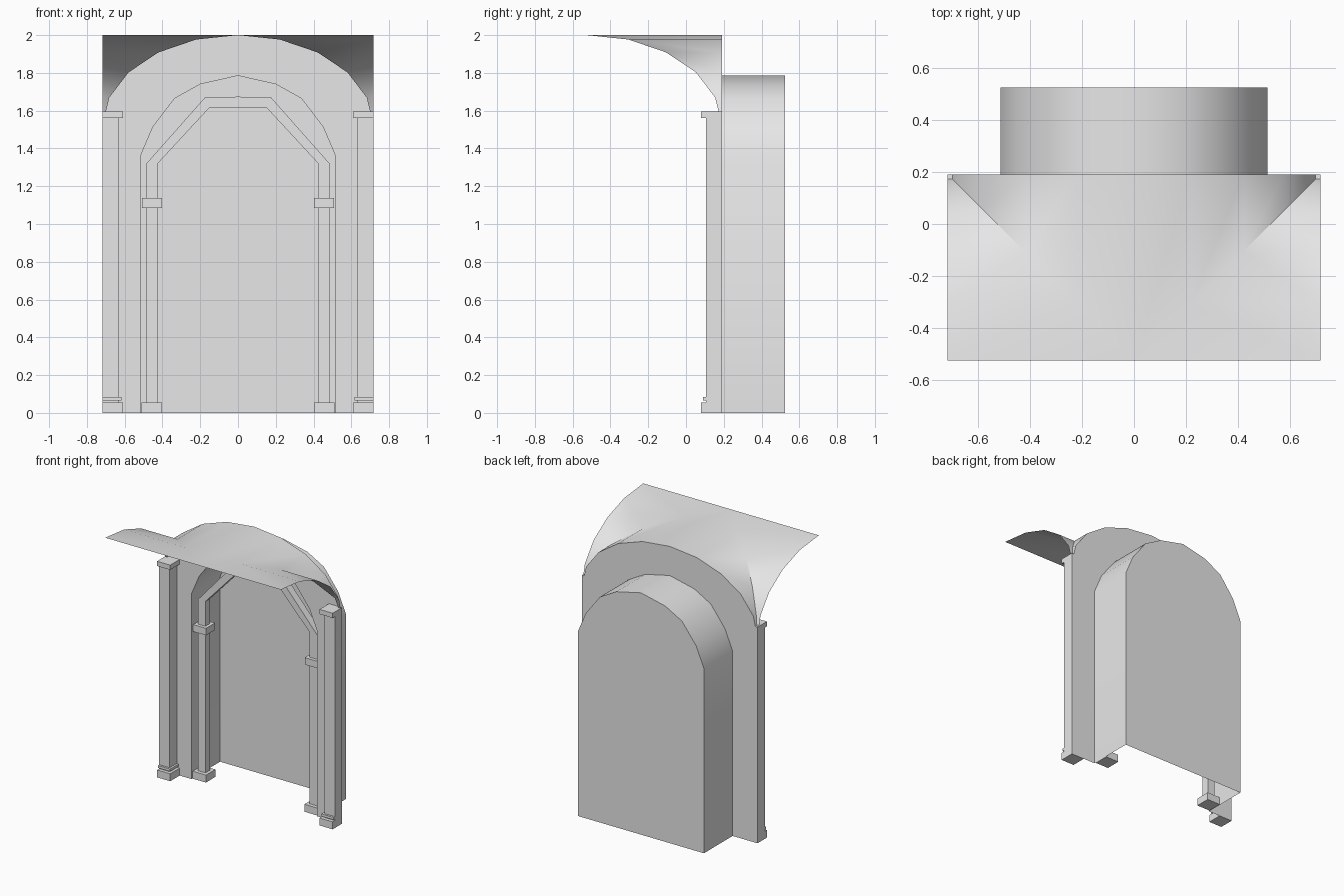
import bpy, bmesh, math

cube = bpy.data.objects.get("Cube")
if cube:
    bpy.data.objects.remove(cube, do_unlink=True)

stone = bpy.data.materials.new("grey_stone")
stone.use_nodes = True
GREY = (0.8, 0.8, 0.8, 1)
stone.diffuse_color = GREY
stone.node_tree.nodes["Principled BSDF"].inputs["Base Color"].default_value = GREY

HALF = 0.717            # half width of the bay
WALL, BACK, FRONT = 0.19, 0.525, -0.525
SPRING, RISE = 1.52, 0.48


def build(name, polygons, smooth=False):
    """Make a welded object from a list of polygons given as points."""
    bm = bmesh.new()
    for poly in polygons:
        bm.faces.new([bm.verts.new(p) for p in poly])
    bmesh.ops.remove_doubles(bm, verts=bm.verts, dist=0.0005)
    bmesh.ops.recalc_face_normals(bm, faces=bm.faces)
    mesh = bpy.data.meshes.new(name)
    bm.to_mesh(mesh)
    bm.free()
    obj = bpy.data.objects.new(name, mesh)
    bpy.context.collection.objects.link(obj)
    mesh.materials.append(stone)
    if smooth:
        bpy.ops.object.select_all(action='DESELECT')
        obj.select_set(True)
        bpy.context.view_layer.objects.active = obj
        bpy.ops.object.shade_smooth_by_angle(angle=math.radians(30))
    return obj


def at_depth(profile, y):
    return [(x, y, z) for x, z in profile]


def strips(a, b):
    """Quads between two matching rows of points."""
    return [(a[i], a[i + 1], b[i + 1], b[i]) for i in range(len(a) - 1)]


def prism(name, outline, y0, y1):
    f, b = at_depth(outline, y0), at_depth(outline, y1)
    return build(name, [f, b] + strips(f + f[:1], b + b[:1]))


def mirrored(half):
    """Complete a right-to-centre profile whose last point is on x = 0."""
    return half + [(-x, z) for x, z in reversed(half[:-1])]


def block_pair(name, x0, x1, y0, y1, z0, z1):
    for side, s in (("left", 1), ("right", -1)):
        prism(f"{side}_{name}", [(s * x0, z0), (s * x1, z0), (s * x1, z1), (s * x0, z1)], y0, y1)


# Large wall arch and niche opening profiles
wall_arch = [(HALF * math.cos(math.pi * i / 10), SPRING + RISE * math.sin(math.pi * i / 10))
             for i in range(11)]
niche_arch = mirrored([(0.514, 0), (0.514, 1.365), (0.45, 1.515), (0.335, 1.665),
                       (0.2, 1.74), (0, 1.785)])

# Front wall with the opening cut out
outline = [(HALF, 0)] + wall_arch + [(-HALF, 0)] + niche_arch[::-1]
build("front_wall", [at_depth(outline, WALL)])

# Niche shell, open at the floor
opening, rear = at_depth(niche_arch, WALL), at_depth(niche_arch, BACK)
build("niche", strips(opening, rear) + [rear], smooth=True)

# Half groin vault: one web over the wall arch, two side webs
wall_row = at_depth(wall_arch, WALL)
groin = [(x, FRONT + abs(x) * (WALL - FRONT) / HALF, z) for x, z in wall_arch]
webs = strips(wall_row, groin)[1:-1]
webs += [(wall_row[0], wall_row[1], groin[1]), (wall_row[10], wall_row[9], groin[9])]
for s, row in ((1, groin[:6]), (-1, groin[5:][::-1])):
    edge = [(s * HALF, y, z) for x, y, z in row]
    quads = strips(row, edge)
    webs += [(row[0], row[1], edge[1])] + quads[1:]
build("groin_vault", webs, smooth=True)

# Corner pilasters with plinth, ring and capital
block_pair("pilaster_shaft", 0.632, HALF, 0.105, WALL, 0, 1.58)
block_pair("pilaster_plinth", 0.61, HALF, 0.08, WALL, 0, 0.055)
block_pair("pilaster_ring", 0.617, HALF, 0.09, WALL, 0.066, 0.084)
block_pair("pilaster_capital", 0.61, HALF, 0.08, WALL, 1.56, 1.595)

# Inner frame: shafts joined by a faceted arch
outer = mirrored([(0.485, 0), (0.485, 1.32), (0.175, 1.67), (0, 1.674)])
inner = mirrored([(0.425, 0), (0.425, 1.32), (0.152, 1.615), (0, 1.615)])
prism("inner_frame", outer + inner[::-1], 0.227, 0.283)
block_pair("frame_plinth", 0.402, 0.51, 0.2, 0.31, 0, 0.055)
block_pair("frame_capital", 0.403, 0.508, 0.203, 0.307, 1.085, 1.137)
